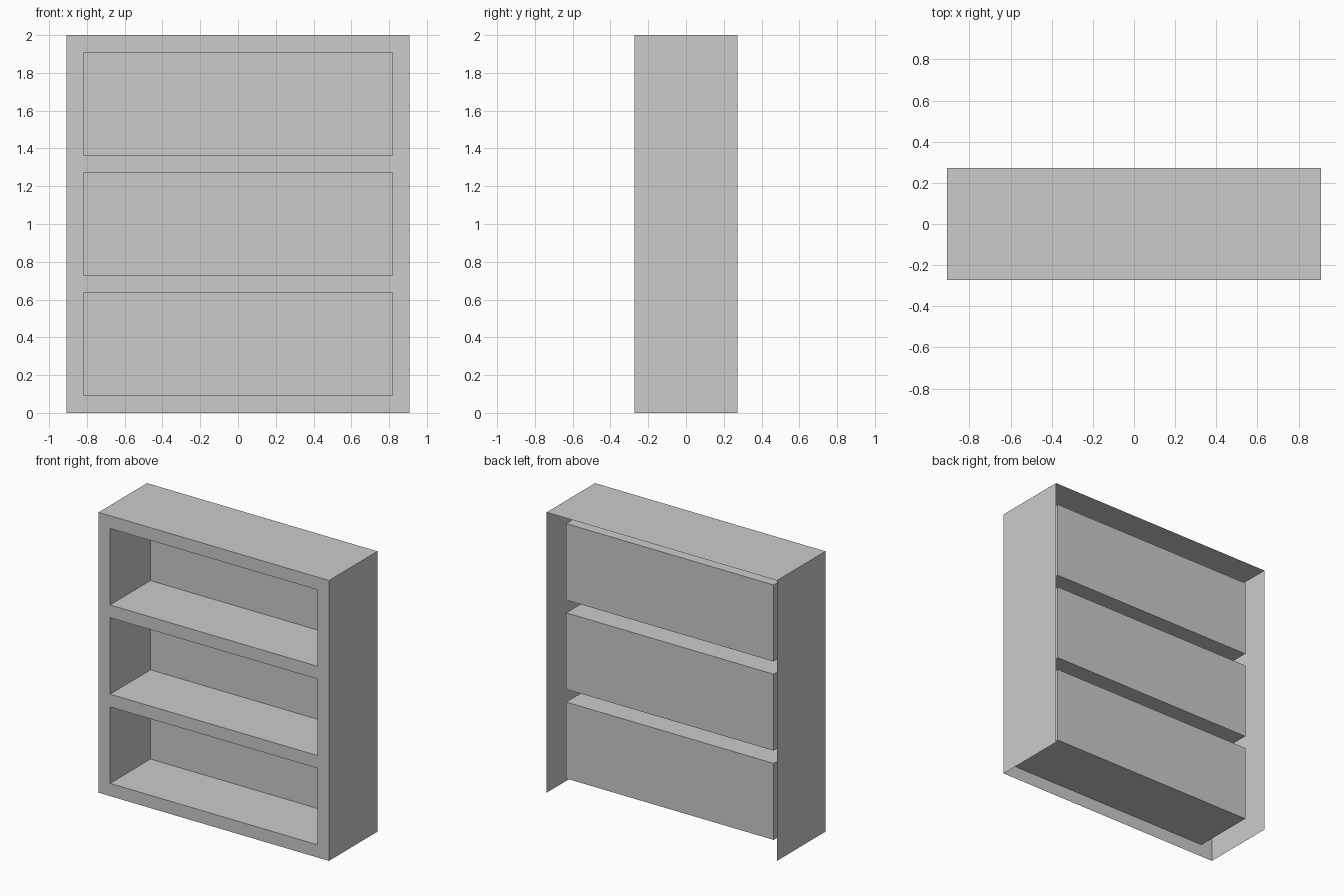
import bpy, bmesh
from mathutils import Vector

if "Cube" in bpy.data.objects:
    bpy.data.objects.remove(bpy.data.objects["Cube"])

T = 1 / 11            # board thickness
W, D, H = 10 * T, 3 * T, 2.0   # half width, half depth, height
BAY = 6 * T           # opening height

bm = bmesh.new()

# Front frame: grid of panels, with three cells marked as openings
xs = [-W, -W + T, W - T, W]
zs = [0.0]
for _ in range(3):
    zs += [zs[-1] + T, zs[-1] + T + BAY]
zs.append(H)
grid = [[bm.verts.new((x, -D, z)) for x in xs] for z in zs]
openings = []
for r in range(len(zs) - 1):
    for c in range(len(xs) - 1):
        f = bm.faces.new((grid[r][c], grid[r][c + 1], grid[r + 1][c + 1], grid[r + 1][c]))
        if c == 1 and r % 2 == 1:
            openings.append(f)

# Outer shell: sides and top only, open at the back and underneath
rim = [e for e in bm.edges if e.is_boundary and any(v.co.z > 0.001 for v in e.verts)]
ext = bmesh.ops.extrude_edge_only(bm, edges=rim)["geom"]
bmesh.ops.translate(bm, vec=Vector((0, 2 * D, 0)),
                    verts=[g for g in ext if isinstance(g, bmesh.types.BMVert)])

# Shelf bays: each opening pushed back into a five-sided pocket
backs = bmesh.ops.extrude_discrete_faces(bm, faces=openings)["faces"]
bmesh.ops.translate(bm, vec=Vector((0, 2 * D - T, 0)),
                    verts=list({v for f in backs for v in f.verts}))

bmesh.ops.recalc_face_normals(bm, faces=bm.faces)
mesh = bpy.data.meshes.new("bookcase")
bm.to_mesh(mesh)
bm.free()
bpy.context.collection.objects.link(bpy.data.objects.new("bookcase", mesh))
